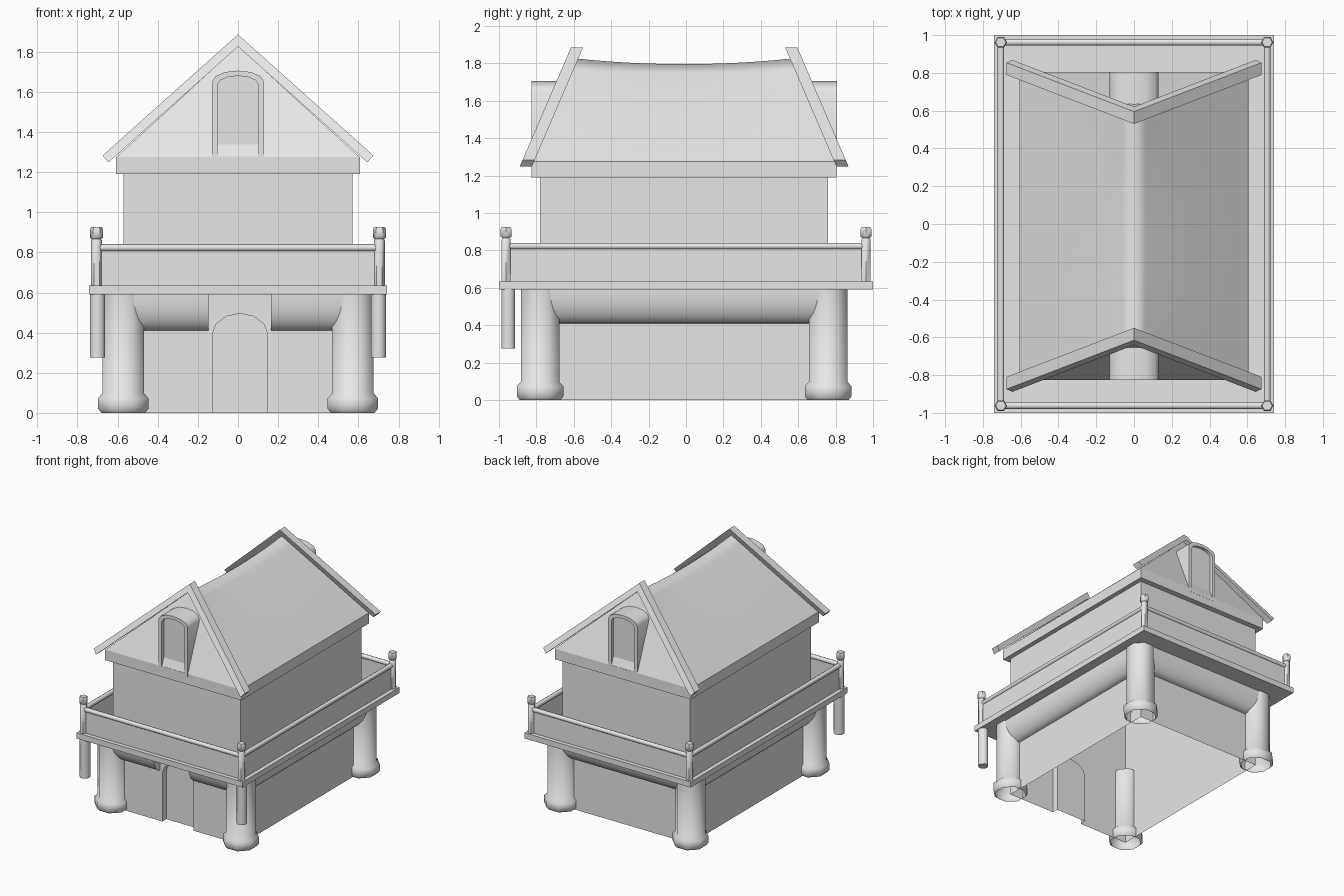
import bpy, bmesh, math
from mathutils import Vector

if "Cube" in bpy.data.objects:
    bpy.data.objects.remove(bpy.data.objects["Cube"])

GREY = (0.8, 0.8, 0.8, 1)
mat = bpy.data.materials.new("plain light grey")
mat.use_nodes = True
mat.diffuse_color = GREY
mat.node_tree.nodes["Principled BSDF"].inputs["Base Color"].default_value = GREY

CY = -0.01             # house centre in y
WX, WY = 0.57, 0.77    # half size of the walls
SLAB_Z, DECK_Z = 0.59, 0.635


def finish(bm, name, smooth=None, recalc=True):
    if recalc:
        bmesh.ops.recalc_face_normals(bm, faces=bm.faces)
    mesh = bpy.data.meshes.new(name)
    bm.to_mesh(mesh)
    bm.free()
    mesh.materials.append(mat)
    ob = bpy.data.objects.new(name, mesh)
    bpy.context.collection.objects.link(ob)
    if smooth:
        bpy.ops.object.select_all(action='DESELECT')
        ob.select_set(True)
        bpy.context.view_layer.objects.active = ob
        bpy.ops.object.shade_smooth_by_angle(angle=math.radians(smooth))
    return ob


def loft(bm, rings, closed=True):
    """Skin a list of point rings and return their vertices."""
    rows = [[bm.verts.new(p) for p in ring] for ring in rings]
    for a, b in zip(rows, rows[1:]):
        n = len(a)
        for i in range(n if closed else n - 1):
            j = (i + 1) % n
            bm.faces.new((a[i], a[j], b[j], b[i]))
    return rows


def rect(hx, hy, z, cy=0.0):
    return [(-hx, cy - hy, z), (hx, cy - hy, z), (hx, cy + hy, z), (-hx, cy + hy, z)]


def turned(name, profile, x, y, sides, cap=True):
    bm = bmesh.new()
    rings = []
    for r, z in profile:
        angles = [2 * math.pi * (i + 0.5 * (sides == 8)) / sides for i in range(sides)]
        rings.append([(x + r * math.cos(a), y + r * math.sin(a), z) for a in angles])
    rows = loft(bm, rings)
    if cap:
        bm.faces.new(rows[0])
    bm.faces.new(rows[-1])
    return finish(bm, name, 50)


def box(name, x0, x1, y0, y1, z0, z1):
    bm = bmesh.new()
    hx, cx, hy, cy = (x1 - x0) / 2, (x0 + x1) / 2, (y1 - y0) / 2, (y0 + y1) / 2
    rows = loft(bm, [[(p[0] + cx, p[1], p[2]) for p in rect(hx, hy, z, cy)] for z in (z0, z1)])
    bm.faces.new(rows[0])
    bm.faces.new(rows[1])
    return finish(bm, name)


def rod(name, a, b, r, sides=8):
    a, b = Vector(a), Vector(b)
    side = (b - a).cross(Vector((0, 0, 1))).normalized()
    angles = [2 * math.pi * i / sides for i in range(sides)]
    ring = [side * r * math.cos(t) + Vector((0, 0, r * math.sin(t))) for t in angles]
    bm = bmesh.new()
    for row in loft(bm, [[end + p for p in ring] for end in (a, b)]):
        bm.faces.new(row)
    return finish(bm, name, 50)


def arch(cx, hw, z0, spring, top, n=6):
    """Outline of an arched opening, as (x, z) points from left foot to right foot."""
    pts = [(cx - hw, z0)]
    for i in range(n + 1):
        t = math.pi * (1 - i / n)
        pts.append((cx + hw * math.cos(t), spring + (top - spring) * math.sin(t)))
    return pts + [(cx + hw, z0)]


# Ground floor walls, open below, with a recessed arched doorway
bm = bmesh.new()
door = arch(0.01, 0.138, 0, 0.39, 0.495)
front = CY - WY
outline = [(-WX, 0)] + door + [(WX, 0), (WX, SLAB_Z), (-WX, SLAB_Z)]
bm.faces.new([bm.verts.new((x, front, z)) for x, z in outline])
rows = loft(bm, [[(x, y, z) for x, z in door] for y in (front, front + 0.05)], closed=False)
bm.faces.new(rows[1])
corners = [(WX, front), (WX, CY + WY), (-WX, CY + WY), (-WX, front)]
loft(bm, [[(x, y, z) for x, y in corners] for z in (0, SLAB_Z)], closed=False)
bmesh.ops.remove_doubles(bm, verts=bm.verts, dist=1e-4)
finish(bm, "ground_floor_walls")


# Rounded beams under the deck
def beam(name, a, b, out):
    bm = bmesh.new()
    steps = [math.pi / 2 * i / 8 for i in range(9)]
    prof = [Vector((out[0] * 0.095 * math.cos(t), out[1] * 0.095 * math.cos(t),
                    SLAB_Z - 0.18 * math.sin(t))) for t in steps]
    prof.append(Vector((0, 0, SLAB_Z)))
    for row in loft(bm, [[Vector((*e, 0)) + p for p in prof] for e in (a, b)]):
        bm.faces.new(row)
    finish(bm, name, 40)


beam("front_beam_right", (-WX, front), (-0.148, front), (0, -1))
beam("front_beam_left", (0.165, front), (WX, front), (0, -1))
beam("back_beam", (-WX, CY + WY), (WX, CY + WY), (0, 1))
for s, side in ((1, "left"), (-1, "right")):
    beam("side_beam_" + side, (s * WX, front), (s * WX, CY + WY), (s, 0))

# Deck slab, a ring around the upper walls
bm = bmesh.new()
ring = [rect(0.742, 1, SLAB_Z), rect(0.742, 1, DECK_Z),
        rect(WX, WY, DECK_Z, CY), rect(WX, WY, SLAB_Z, CY)]
loft(bm, ring + ring[:1])
bmesh.ops.remove_doubles(bm, verts=bm.verts, dist=1e-4)
finish(bm, "deck")

# Upper storey walls
bm = bmesh.new()
loft(bm, [rect(WX, WY, z, CY) for z in (SLAB_Z, 1.2)])
finish(bm, "upper_walls")

# Columns, railing posts and hanging posts
COLUMN = [(0.118, 0), (0.135, 0.02), (0.135, 0.075), (0.112, 0.097), (0.112, SLAB_Z)]
POST = [(0.028, DECK_Z), (0.028, 0.858), (0.022, 0.866), (0.033, 0.874),
        (0.033, 0.915), (0.027, 0.926)]
RX, RY = 0.705, 0.962
for sx, side in ((1, "left"), (-1, "right")):
    for sy, end in ((-1, "front"), (1, "back")):
        turned(f"column_{end}_{side}", COLUMN, sx * 0.572, CY + sy * WY, 8, cap=False)
        turned(f"railing_post_{end}_{side}", POST, sx * RX, sy * RY, 6)
    turned("hanging_post_" + side, [(0.04, 0.275), (0.04, SLAB_Z)], sx * 0.70, -0.95, 8)
    # Side railing
    x = sx * RX
    rod("side_rail_" + side, (x, -RY, 0.823), (x, RY, 0.823), 0.018)
    box("side_railing_panel_" + side, x - 0.005, x + 0.005, -RY, RY, DECK_Z, 0.815)

# End railings
for sy, end in ((-1, "front"), (1, "back")):
    y = sy * RY
    rod(end + "_rail", (-RX, y, 0.823), (RX, y, 0.823), 0.018)
    box(end + "_railing_panel", -RX, RX, y - 0.005, y + 0.005, DECK_Z, 0.815)

# Roof block: sagging smooth ridge, leaning gables
EAVE_X, EAVE_Z, RIDGE_Z, BASE_Z = 0.607, 1.275, 1.828, 1.19
bm = bmesh.new()
stations = []
for i in range(13):
    s = i / 6 - 1
    row = []
    for x in (-1, -0.6, -0.25, -0.1, 0, 0.1, 0.25, 0.6, 1):
        up = 1 - abs(x)
        sag = 0.032 * (1 - s * s) * up ** 3
        row.append((EAVE_X * x, CY + s * (0.815 - 0.22 * up),
                    EAVE_Z + (RIDGE_Z - EAVE_Z) * up - sag))
    foot = [(e * EAVE_X, CY + s * 0.815, BASE_Z) for e in (-1, 1)]
    stations.append([foot[0]] + row + [foot[1]])
rows = loft(bm, stations)
for f in bm.faces:
    f.smooth = any(v.co.z > EAVE_Z + 0.01 for v in f.verts)
for row in (rows[0], rows[-1]):
    bm.faces.new(row[1:-1])
    bm.faces.new((row[0], row[1], row[-2], row[-1]))
finish(bm, "roof")

# Barge boards and arched gable windows at both ends
for sy, end in ((-1, "front"), (1, "back")):
    bm = bmesh.new()
    chevron = [(-0.675, 1.283), (0, 1.886), (0.675, 1.283),
               (0.645, 1.249), (0, 1.826), (-0.645, 1.249)]
    rows = loft(bm, [[(x, CY + sy * (d + 0.43 * (1.886 - z)), z) for x, z in chevron]
                     for d in (0.605, 0.54)])
    for row in rows:
        for quad in ((0, 1, 4, 5), (1, 2, 3, 4)):
            bm.faces.new([row[i] for i in quad])
    finish(bm, end + "_barge_board")

    bm = bmesh.new()
    outer = arch(0, 0.13, 1.25, 1.65, 1.706)
    inner = arch(0, 0.102, 1.277, 1.635, 1.68)
    layers = [(outer, 0.57), (outer, 0.816), (inner, 0.816), (inner, 0.79)]
    rows = loft(bm, [[(x, CY + sy * d, z) for x, z in pts] for pts, d in layers])
    bm.faces.new(rows[0])
    bm.faces.new(rows[-1])
    finish(bm, end + "_gable_window", 35)
